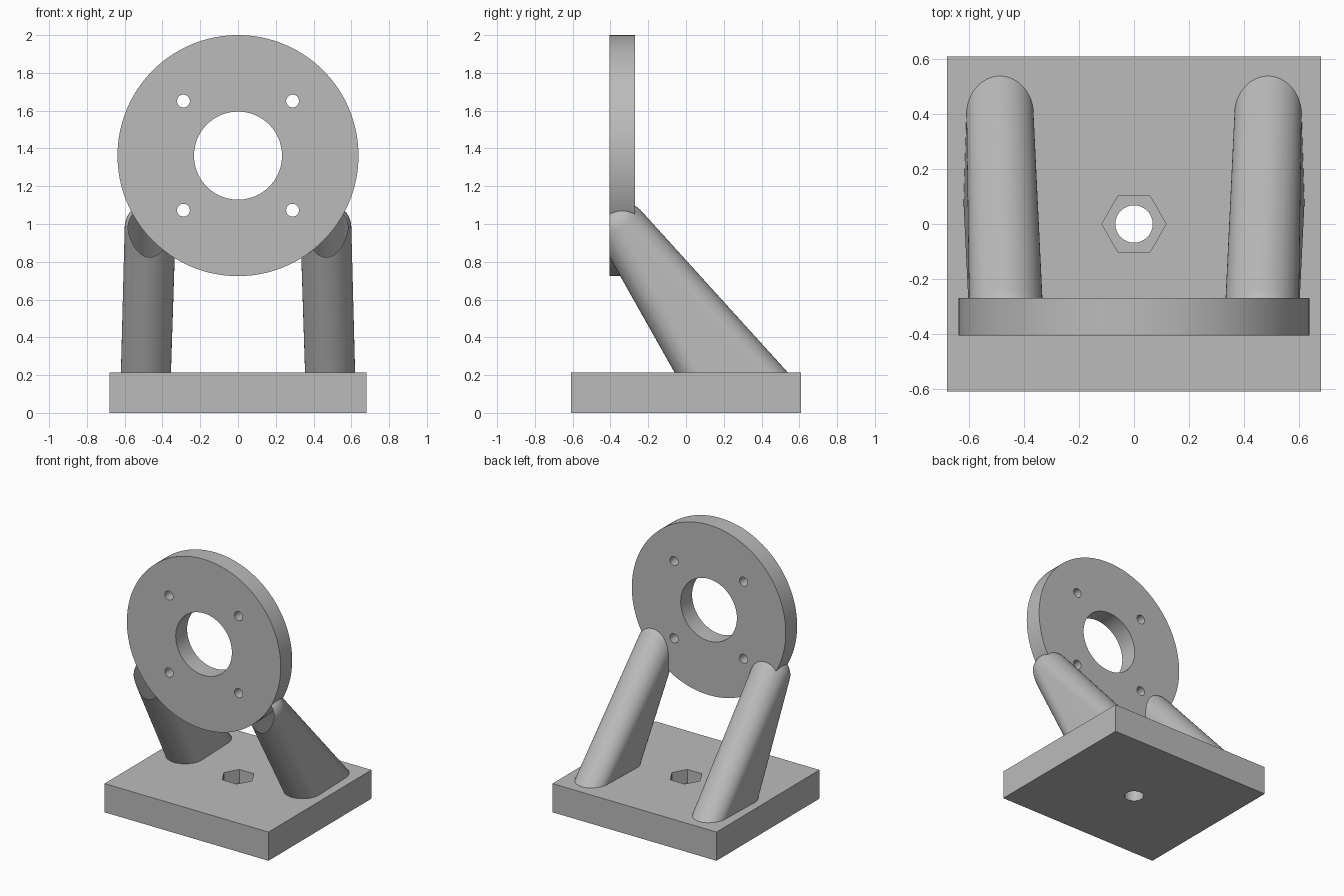
import bpy, bmesh
from math import sin, cos, pi, radians
from mathutils import Matrix, Vector

cube = bpy.data.objects.get("Cube")
if cube:
    bpy.data.objects.remove(cube, do_unlink=True)

grey = bpy.data.materials.new("plain grey")
grey.use_nodes = True
grey.diffuse_color = (0.5, 0.5, 0.5, 1)
grey.node_tree.nodes["Principled BSDF"].inputs["Base Color"].default_value = (0.5, 0.5, 0.5, 1)


def make_object(name, bm):
    bmesh.ops.recalc_face_normals(bm, faces=bm.faces[:])
    mesh = bpy.data.meshes.new(name)
    bm.to_mesh(mesh)
    bm.free()
    mesh.materials.append(grey)
    obj = bpy.data.objects.new(name, mesh)
    bpy.context.collection.objects.link(obj)
    return obj


def cylinder(name, radius, depth, centre, axis="Z", sides=96):
    bm = bmesh.new()
    turn = Matrix.Rotation(pi / 2, 4, "X") if axis == "Y" else Matrix()
    bmesh.ops.create_cone(bm, cap_ends=True, segments=sides, radius1=radius, radius2=radius,
                          depth=depth, matrix=Matrix.Translation(centre) @ turn)
    return make_object(name, bm)


def activate(obj):
    bpy.ops.object.select_all(action="DESELECT")
    obj.select_set(True)
    bpy.context.view_layer.objects.active = obj


def cut(obj, cutters):
    activate(obj)
    for cutter in cutters:
        mod = obj.modifiers.new("cut", "BOOLEAN")
        mod.operation = "DIFFERENCE"
        mod.solver = "EXACT"
        mod.object = cutter
        bpy.ops.object.modifier_apply(modifier=mod.name)
        bpy.data.objects.remove(cutter, do_unlink=True)


def smooth(obj):
    activate(obj)
    bpy.ops.object.shade_smooth_by_angle(angle=radians(30))


# Base plate with a bolt hole and a hexagonal nut pocket
base_top = 0.215
bm = bmesh.new()
bmesh.ops.create_cube(bm, size=1, matrix=Matrix.Translation((0, 0, base_top / 2))
                      @ Matrix.Diagonal((1.36, 1.22, base_top, 1)))
base = make_object("base_plate", bm)
pocket = cylinder("nut_pocket_cutter", 0.117, 0.2, (0, 0, base_top), sides=6)
# Point the hexagon corners along x
pocket.data.transform(Matrix.Rotation(pi / 2, 4, "Z"))
cut(base, [pocket, cylinder("bolt_hole_cutter", 0.068, 1, (0, 0, 0), sides=48)])
smooth(base)

# Upright ring with a central bore and four screw holes
front, back, ring_z = -0.405, -0.27, 1.362
mid = (front + back) / 2
ring = cylinder("mounting_ring", 0.638, back - front, (0, mid, ring_z), "Y", 128)
cutters = [cylinder("bore_cutter", 0.233, 1, (0, mid, ring_z), "Y")]
for sx in (-1, 1):
    for sz in (-1, 1):
        cutters.append(cylinder("screw_cutter", 0.034, 1,
                                (sx * 0.289, mid, ring_z + sz * 0.289), "Y", 32))
cut(ring, cutters)
smooth(ring)

# Legs: hull of a ball behind the ring and a long rounded foot, trimmed flush at the front
for side, name in ((1, "left_leg"), (-1, "right_leg")):
    bm = bmesh.new()
    bmesh.ops.create_uvsphere(bm, u_segments=64, v_segments=32, radius=0.135,
                              matrix=Matrix.Translation((side * 0.465, mid, 0.98)))
    for y, rx, ry in ((0.075, 0.1325, 0.135), (0.4, 0.122, 0.14)):
        for i in range(64):
            a = 2 * pi * i / 64
            bm.verts.new((side * 0.4875 + rx * cos(a), y + ry * sin(a), base_top - 0.002))
    hull = bmesh.ops.convex_hull(bm, input=bm.verts[:])
    loose = {v for v in hull["geom_interior"] + hull["geom_unused"]
             if isinstance(v, bmesh.types.BMVert)}
    bmesh.ops.delete(bm, geom=list(loose), context="VERTS")
    trim = bmesh.ops.bisect_plane(bm, geom=bm.verts[:] + bm.edges[:] + bm.faces[:],
                                  plane_co=Vector((0, front + 0.0005, 0)),
                                  plane_no=Vector((0, -1, 0)), clear_outer=True)
    rim = [e for e in trim["geom_cut"] if isinstance(e, bmesh.types.BMEdge)]
    bmesh.ops.contextual_create(bm, geom=rim)
    smooth(make_object(name, bm))
